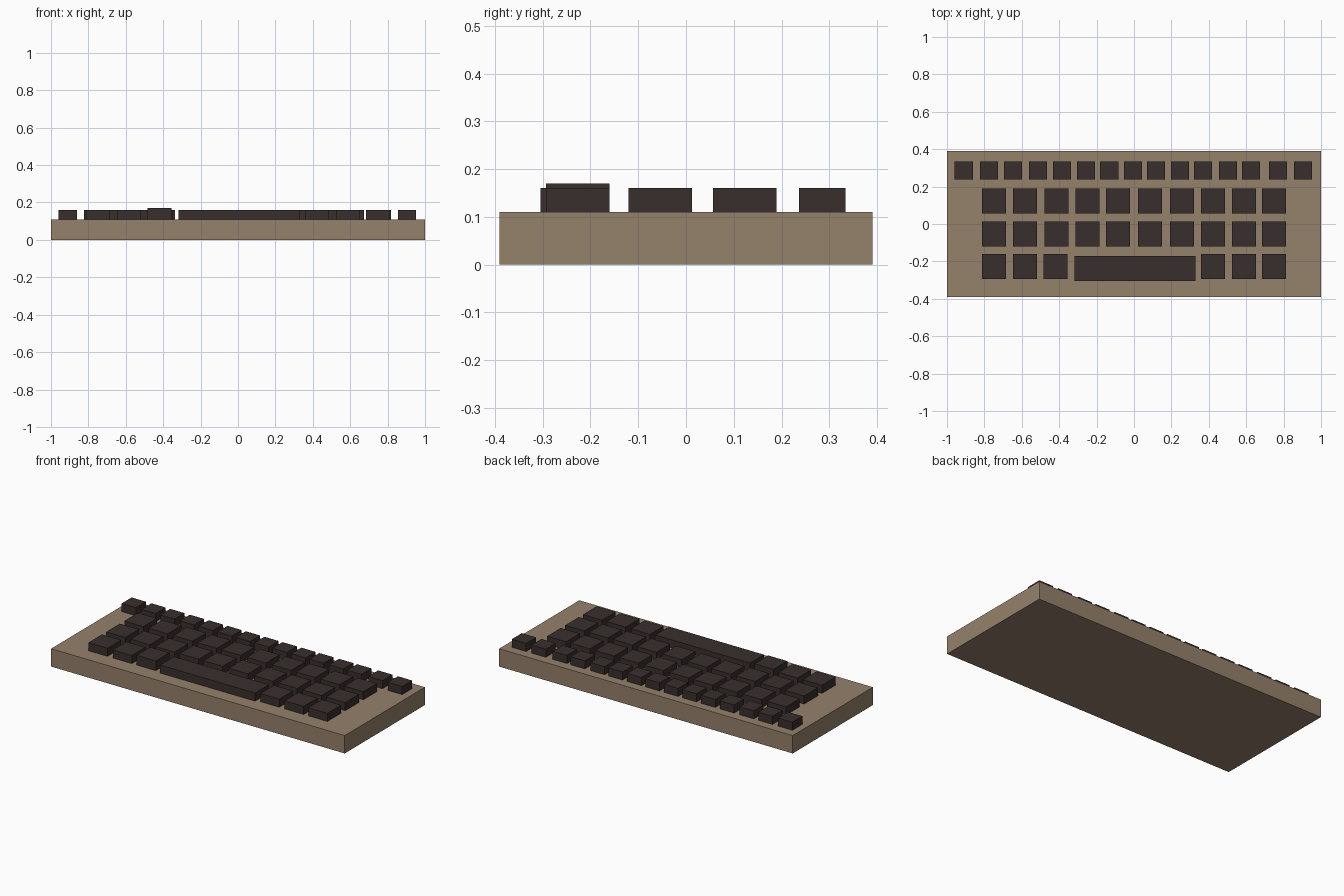
import bpy, bmesh
from mathutils import Matrix, Vector

if "Cube" in bpy.data.objects:
    bpy.data.objects.remove(bpy.data.objects["Cube"])


def material(name, colour):
    m = bpy.data.materials.new(name)
    m.diffuse_color = (*colour, 1)
    m.use_nodes = True
    m.node_tree.nodes["Principled BSDF"].inputs["Base Color"].default_value = m.diffuse_color
    return m


TAN = material("tan_case", (0.30, 0.22, 0.145))
DARK = material("dark_keys", (0.04, 0.028, 0.026))


def box(name, x, y, z, mat):
    """Box from (min, max) ranges on each axis."""
    bm = bmesh.new()
    size = Vector((x[1] - x[0], y[1] - y[0], z[1] - z[0]))
    mid = Vector((sum(x), sum(y), sum(z))) / 2
    bmesh.ops.create_cube(bm, size=1, matrix=Matrix.Diagonal((*size, 1)))
    me = bpy.data.meshes.new(name)
    bm.to_mesh(me)
    bm.free()
    me.materials.append(mat)
    ob = bpy.data.objects.new(name, me)
    ob.location = mid
    bpy.context.collection.objects.link(ob)
    return ob


def key_row(name, centres, width, y, top=0.16):
    for i, c in enumerate(centres, 1):
        box(f"{name}_{i}", (c - width / 2, c + width / 2), y, (0.105, top), DARK)


# Case
box("case", (-1, 1), (-0.39, 0.39), (0, 0.11), TAN)

# Small keys along the back
small = [-0.91, -0.775, -0.647, -0.513, -0.385, -0.257, -0.132, -0.005,
         0.118, 0.246, 0.369, 0.503, 0.626, 0.77, 0.904]
key_row("number_key", small, 0.097, (0.237, 0.334))

# Two rows of letter keys
columns = [-0.749, -0.583, -0.414, -0.249, -0.086,
           0.086, 0.257, 0.422, 0.588, 0.749]
key_row("upper_letter_key", columns, 0.13, (0.056, 0.189))
key_row("lower_letter_key", columns, 0.13, (-0.12, 0.013))

# Front row: keys either side of the space bar, one slightly raised
front = (-0.293, -0.16)
key_row("front_left_key", columns[:2], 0.13, front)
key_row("raised_key", [-0.42], 0.13, front, 0.17)
key_row("front_right_key", columns[7:], 0.13, front)
box("space_bar", (-0.317, 0.33), (-0.305, -0.17), (0.105, 0.16), DARK)
